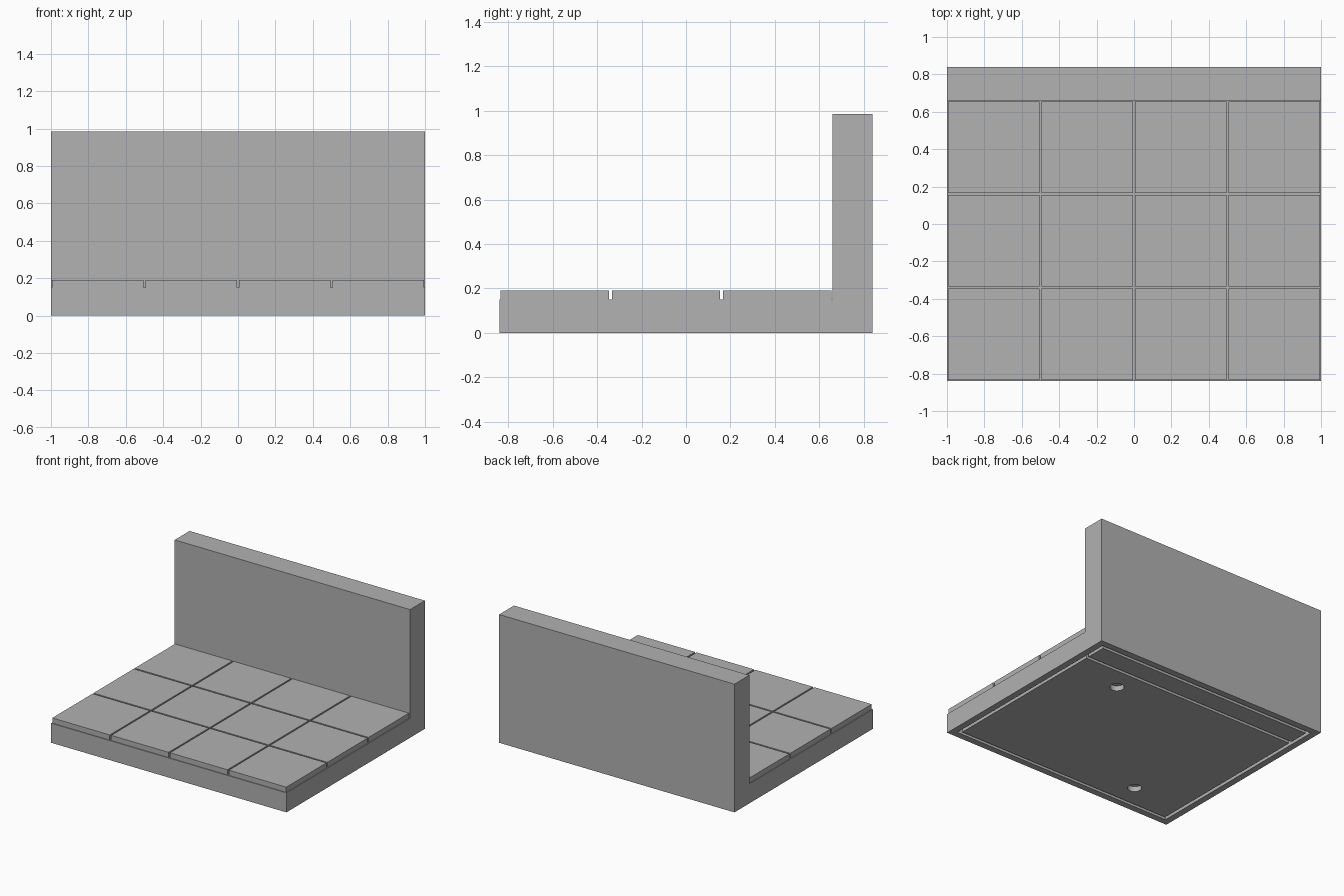
import bpy
import bmesh
from mathutils import Matrix, Vector

if "Cube" in bpy.data.objects:
    bpy.data.objects.remove(bpy.data.objects["Cube"])

stone = bpy.data.materials.new("stone_grey")
stone.use_nodes = True
GREY = (0.445, 0.445, 0.445, 1)
stone.diffuse_color = GREY
stone.node_tree.nodes["Principled BSDF"].inputs["Base Color"].default_value = GREY

W, D, H = 1.0, 0.84, 0.985          # half width, half depth, height
BASE, TILE_TOP, WALL_Y = 0.15, 0.19, 0.66
GAP, PITCH = 0.006, 0.5             # half of the joint, tile spacing
RIM, SLOT, DEPTH = 0.05, 0.025, 0.04


def finish(name, bm):
    bmesh.ops.recalc_face_normals(bm, faces=bm.faces)
    mesh = bpy.data.meshes.new(name)
    bm.to_mesh(mesh)
    bm.free()
    mesh.materials.append(stone)
    obj = bpy.data.objects.new(name, mesh)
    bpy.context.collection.objects.link(obj)
    return obj


def box(name, low, high):
    low, high = Vector(low), Vector(high)
    bm = bmesh.new()
    place = Matrix.Translation((low + high) / 2) @ Matrix.Diagonal((high - low).to_4d())
    bmesh.ops.create_cube(bm, size=1, matrix=place)
    return finish(name, bm)


def cut(target, cutter):
    cutter.hide_render = True
    cutter.hide_viewport = True
    cutter.display_type = 'WIRE'
    mod = target.modifiers.new("cut", 'BOOLEAN')
    mod.operation = 'DIFFERENCE'
    mod.solver = 'EXACT'
    mod.object = cutter


# L-shaped base and wall, extruded across the width
profile = [(-D, 0), (D, 0), (D, H), (WALL_Y, H), (WALL_Y, BASE), (-D, BASE)]
bm = bmesh.new()
face = bm.faces.new([bm.verts.new((-W, y, z)) for y, z in profile])
side = bmesh.ops.extrude_face_region(bm, geom=[face])
bmesh.ops.translate(bm, vec=(2 * W, 0, 0),
                    verts=[v for v in side["geom"] if isinstance(v, bmesh.types.BMVert)])
body = finish("base_and_wall", bm)

# Shallow recess under the base, leaving a rim
recess = box("recess_cutter", (RIM - W, RIM - D, -0.1), (W - RIM, D - RIM, DEPTH))
cut(body, recess)

# Floor tiles separated by joints
for row in range(3):
    for col in range(4):
        x, y = -W + col * PITCH, -D + row * PITCH
        box(f"floor_tile_{row}_{col}", (x + GAP, y + GAP, BASE),
            (x + PITCH - GAP, y + PITCH - GAP, TILE_TOP))

# Underside panels, set apart from the rim by narrow slots
edge = RIM + SLOT
split = WALL_Y - RIM
box("wall_underside_panel", (edge - W, split, 0), (W - edge, D - edge, DEPTH))
panel = box("floor_underside_panel", (edge - W, edge - D, 0),
            (W - edge, split - SLOT, DEPTH))

# Two round sockets in the underside
for name, x, y in (("left", 0.5, 0.41), ("right", -0.5, -0.59)):
    bm = bmesh.new()
    bmesh.ops.create_cone(bm, cap_ends=True, segments=32, radius1=0.05, radius2=0.05,
                          depth=0.2, matrix=Matrix.Translation((x, y, 0)))
    cut(panel, finish(f"{name}_socket_cutter", bm))
